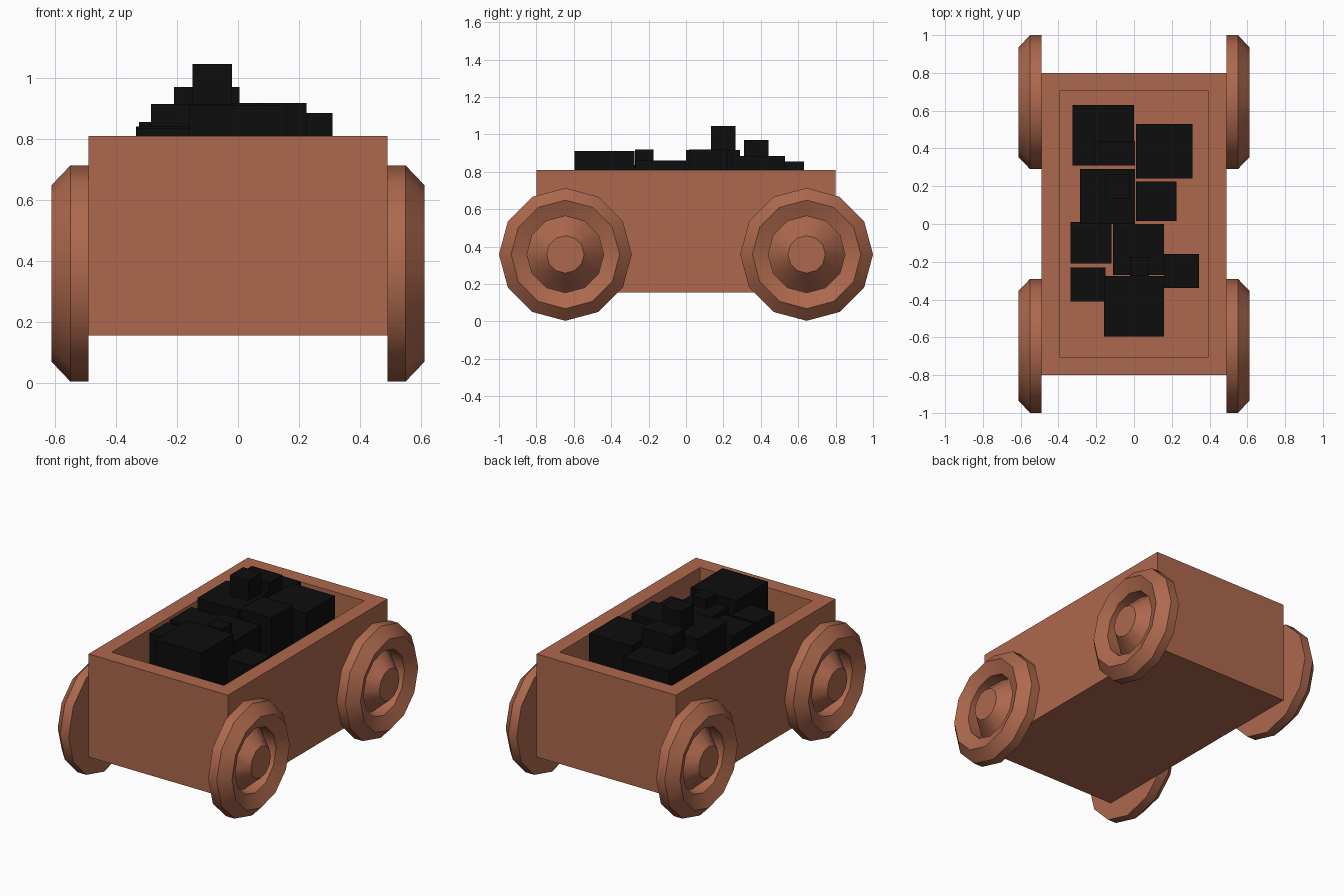
import bpy, bmesh, math

if "Cube" in bpy.data.objects:
    bpy.data.objects.remove(bpy.data.objects["Cube"])


def material(name, rgb):
    m = bpy.data.materials.new(name)
    m.diffuse_color = (*rgb, 1)
    m.use_nodes = True
    m.node_tree.nodes["Principled BSDF"].inputs["Base Color"].default_value = m.diffuse_color
    return m


RUST = material("rust_brown", (0.42, 0.14, 0.075))
COAL = material("coal_black", (0.004, 0.004, 0.004))


def add_object(name, bm, mat):
    bmesh.ops.recalc_face_normals(bm, faces=bm.faces)
    mesh = bpy.data.meshes.new(name)
    bm.to_mesh(mesh)
    bm.free()
    mesh.materials.append(mat)
    ob = bpy.data.objects.new(name, mesh)
    bpy.context.collection.objects.link(ob)
    return ob


def add_box(bm, x0, x1, y0, y1, z0, z1):
    verts = bmesh.ops.create_cube(bm, size=1)["verts"]
    for v in verts:
        v.co.x = x1 if v.co.x > 0 else x0
        v.co.y = y1 if v.co.y > 0 else y0
        v.co.z = z1 if v.co.z > 0 else z0
    return verts


# Cart body: box with its top inset and pushed down into an open bin
RIM, FLOOR = 0.81, 0.50
bm = bmesh.new()
add_box(bm, -0.49, 0.49, -0.80, 0.80, 0.155, RIM)
top = max(bm.faces, key=lambda f: f.calc_center_median().z)
bmesh.ops.inset_region(bm, faces=[top], thickness=0.135)
well = bmesh.ops.extrude_discrete_faces(bm, faces=[top])["faces"][0]
for v in well.verts:
    v.co.z = FLOOR
add_object("cart_body", bm, RUST)

# Coal lumps: x range, y range, top, height
LUMPS = [
    (-0.325, 0.00, 0.31, 0.63, 0.855, 0.32),
    (0.01, 0.31, 0.24, 0.53, 0.885, 0.30),
    (-0.285, 0.005, 0.00, 0.29, 0.915, 0.30),
    (0.01, 0.225, 0.015, 0.225, 0.918, 0.30),
    (-0.335, -0.12, -0.21, 0.01, 0.84, 0.25),
    (-0.11, 0.16, -0.27, 0.00, 0.86, 0.28),
    (0.16, 0.345, -0.34, -0.16, 0.78, 0.20),
    (-0.16, 0.16, -0.595, -0.275, 0.91, 0.32),
    (-0.335, -0.15, -0.41, -0.23, 0.835, 0.20),
    (-0.15, -0.02, 0.135, 0.265, 1.045, 0.135),
    (-0.21, 0.005, 0.31, 0.44, 0.97, 0.13),
    (-0.02, 0.08, -0.274, -0.175, 0.918, 0.10),
]
bm = bmesh.new()
for x0, x1, y0, y1, z, h in LUMPS:
    add_box(bm, x0, x1, y0, y1, z - h, z)
add_object("coal_lumps", bm, COAL)

# Wheels: 12-sided turned profile (outward offset, radius) of tyre, recess, hub
PROFILE = [(0.49, 0.355), (0.55, 0.355), (0.612, 0.29), (0.575, 0.205),
           (0.492, 0.205), (0.612, 0.10)]
SIDES = 12


def wheel(name, side, y):
    bm = bmesh.new()
    rings = []
    for x, r in PROFILE:
        rings.append([bm.verts.new((side * x,
                                    y + r * math.cos(math.tau * i / SIDES),
                                    0.358 + r * math.sin(math.tau * i / SIDES)))
                      for i in range(SIDES)])
    for a, b in zip(rings, rings[1:]):
        for i in range(SIDES):
            j = (i + 1) % SIDES
            bm.faces.new((a[i], a[j], b[j], b[i]))
    bm.faces.new(rings[0])
    bm.faces.new(rings[-1])
    ob = add_object(name, bm, RUST)
    bpy.ops.object.select_all(action='DESELECT')
    ob.select_set(True)
    bpy.context.view_layer.objects.active = ob
    bpy.ops.object.shade_smooth_by_angle(angle=math.radians(40))


for side, s in (("left", -1), ("right", 1)):
    for end, y in (("front", -0.645), ("back", 0.645)):
        wheel(f"{end}_{side}_wheel", s, y)
